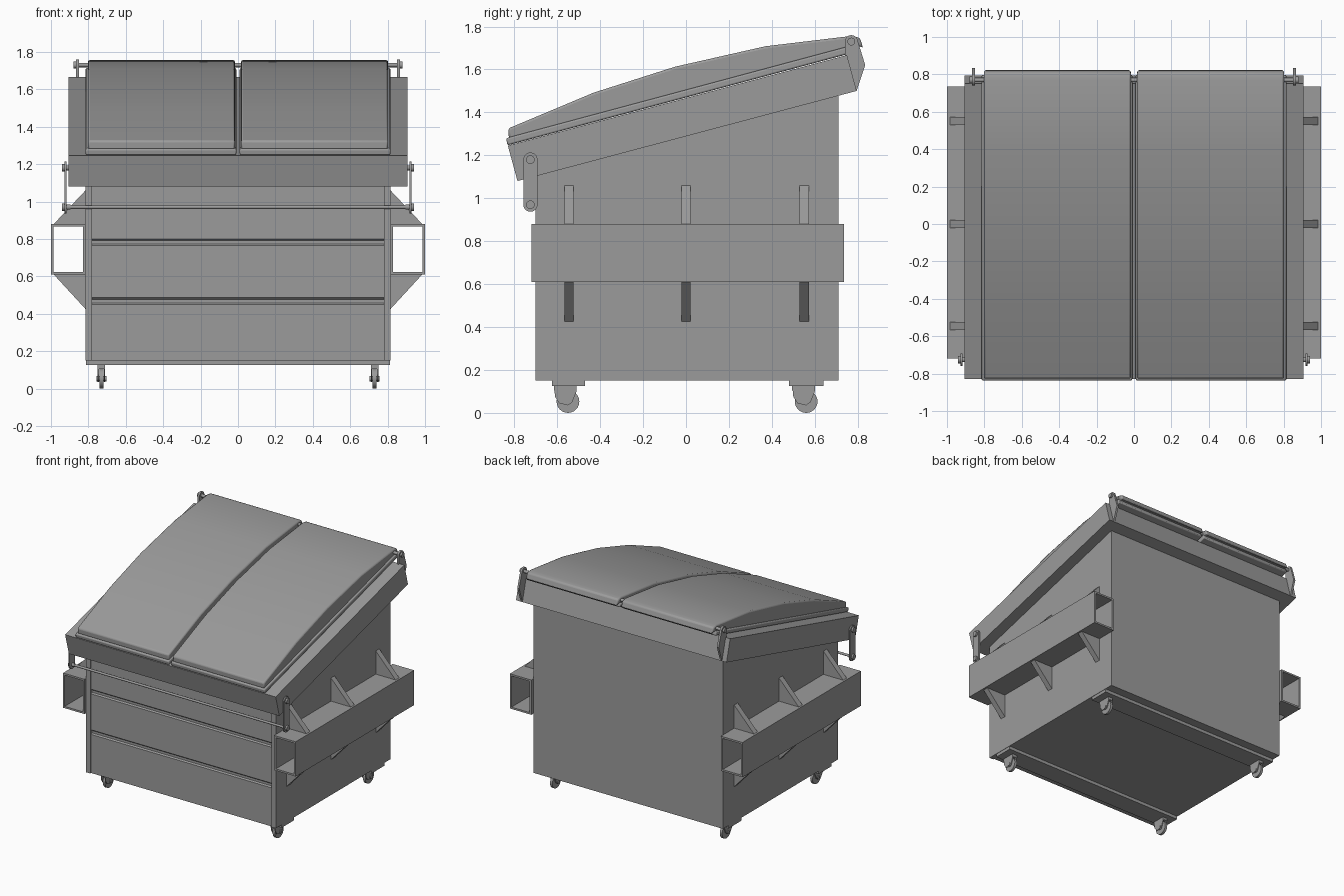
import bpy, bmesh, math
from mathutils import Vector

cube = bpy.data.objects.get("Cube")
if cube:
    bpy.data.objects.remove(cube, do_unlink=True)

steel = bpy.data.materials.new("grey_steel")
steel.use_nodes = True
GREY = (0.33, 0.33, 0.33, 1)
steel.diffuse_color = GREY
steel.node_tree.nodes["Principled BSDF"].inputs["Base Color"].default_value = GREY


def prism(name, pts, a, b, axis="x", caps=True, bevel=0, smooth=False):
    """Extrude a profile along x (points are y,z) or along y (points are x,z)."""
    def place(p, t):
        return (t, p[0], p[1]) if axis == "x" else (p[0], t, p[1])
    bm = bmesh.new()
    r0 = [bm.verts.new(place(p, a)) for p in pts]
    r1 = [bm.verts.new(place(p, b)) for p in pts]
    n = len(pts)
    for i in range(n):
        j = (i + 1) % n
        bm.faces.new((r0[i], r0[j], r1[j], r1[i]))
    if caps:
        bm.faces.new(r0)
        bm.faces.new(r1)
    bmesh.ops.recalc_face_normals(bm, faces=bm.faces)
    me = bpy.data.meshes.new(name)
    bm.to_mesh(me)
    bm.free()
    me.materials.append(steel)
    ob = bpy.data.objects.new(name, me)
    bpy.context.collection.objects.link(ob)
    if smooth:
        bpy.ops.object.select_all(action="DESELECT")
        ob.select_set(True)
        bpy.context.view_layer.objects.active = ob
        bpy.ops.object.shade_smooth_by_angle(angle=math.radians(35))
    if bevel:
        m = ob.modifiers.new("rounded_edges", "BEVEL")
        m.width, m.segments, m.limit_method = bevel, 2, "ANGLE"
        m.angle_limit = math.radians(35)
    return ob


def rect(u0, u1, v0, v1):
    return [(u0, v0), (u1, v0), (u1, v1), (u0, v1)]


def arc(u, v, r, start=0, end=360, n=24):
    count = n if end - start == 360 else n + 1
    angles = [math.radians(start + (end - start) * i / n) for i in range(count)]
    return [(u + r * math.cos(t), v + r * math.sin(t)) for t in angles]


def rod(name, y, z, r, a, b):
    return prism(name, arc(y, z, r), a, b, smooth=True)


SLOPE = math.tan(math.radians(15))


def tilt(y, z):
    """Height on a line that climbs to the back with the lid; z is its height at the front."""
    return (y, z + (y + 0.83) * SLOPE)


# Body with a slanted top
prism("body", [(-0.68, 0.15), (0.71, 0.15), (0.71, 1.52), (-0.68, 1.15)], -0.815, 0.815)

# Front cladding with V grooves between three panels
front = [(-0.67, 0.15), (-0.69, 0.15)]
for z in (0.47, 0.785):
    front += [(-0.69, z - 0.02), (-0.672, z - 0.004), (-0.672, z), (-0.69, z + 0.016)]
front += [(-0.69, 1.12), (-0.67, 1.12)]
prism("front_panels", front, -0.785, 0.785)

# Slanted collar around the opening
prism("top_rim", [(-0.785, 1.08), (0.795, 1.50), (0.75, 1.667), (-0.83, 1.245)], -0.905, 0.905)

# Cross rails under the floor
prism("front_floor_rail", rect(-0.625, -0.47, 0.125, 0.152), -0.812, 0.812)
prism("back_floor_rail", rect(0.48, 0.64, 0.125, 0.152), -0.812, 0.812)

# Rods across the front and along the hinge
rod("front_bar", -0.725, 0.97, 0.009, -0.93, 0.93)
rod("hinge_rod", 0.77, 1.73, 0.012, -0.88, 0.88)

for s, side in ((1, "left"), (-1, "right")):
    prism(side + "_front_post", rect(-0.70, -0.67, 0.15, 1.12), s * 0.78, s * 0.815)

    # Domed lid with a flange and a raised band
    flange = [tilt(-0.832, 1.247), tilt(0.80, 1.247), tilt(0.79, 1.282), tilt(-0.838, 1.282)]
    prism(side + "_lid_flange", flange, s * 0.009, s * 0.815, bevel=0.008, smooth=True)
    dome = [tilt(-0.825, 1.275), tilt(0.80, 1.275), (0.825, 1.70), (0.81, 1.748),
            (0.77, 1.756), (0.37, 1.708), (-0.05, 1.613), (-0.43, 1.492), (-0.828, 1.325)]
    prism(side + "_lid_dome", dome, s * 0.016, s * 0.803, bevel=0.014, smooth=True)

    # Open fork pocket
    tube = prism(side + "_fork_pocket", rect(0.815, 1.0, 0.61, 0.88) if s > 0
                 else rect(-1.0, -0.815, 0.61, 0.88), -0.72, 0.735, axis="y", caps=False)
    wall = tube.modifiers.new("wall", "SOLIDIFY")
    wall.thickness, wall.offset, wall.use_even_offset = 0.014, -1, True

    # Gussets above and below the pocket
    for y, where in ((-0.545, "front"), (0.0, "middle"), (0.55, "back")):
        for z0, z1, level in ((0.88, 1.06, "upper"), (0.61, 0.425, "lower")):
            prism(f"{side}_{where}_{level}_gusset",
                  [(s * 0.81, z0), (s * 0.985, z0), (s * 0.815, z1), (s * 0.81, z1)],
                  y - 0.022, y + 0.022, axis="y")

    # Swinging link at the front with its bolts
    link = arc(-0.725, 1.18, 0.033, 0, 180, 12) + arc(-0.725, 0.97, 0.033, 180, 360, 12)
    prism(side + "_front_link", link, s * 0.916, s * 0.927, smooth=True)
    for z, where in ((1.18, "upper"), (0.97, "lower")):
        rod(f"{side}_{where}_link_pin", -0.725, z, 0.013, s * 0.895, s * 0.938)
        rod(f"{side}_{where}_link_bolt", -0.725, z, 0.02, s * 0.927, s * 0.94)

    # Hinge plate at the back corner
    plate = [(0.795, 1.50), (0.835, 1.62)] + arc(0.77, 1.73, 0.03, 20, 190, 10) + [(0.74, 1.655)]
    prism(side + "_hinge_plate", plate, s * 0.85, s * 0.866, smooth=True)
    rod(side + "_hinge_bolt", 0.77, 1.73, 0.018, s * 0.866, s * 0.88)

    # Casters
    for y, where in ((-0.55, "front"), (0.56, "back")):
        name = f"{side}_{where}_caster"
        x = s * 0.73
        rod(name + "_wheel", y, 0.053, 0.053, x - 0.01, x + 0.01)
        rod(name + "_axle", y, 0.053, 0.014, x - 0.026, x + 0.026)
        fork = [(y - 0.065, 0.127), (y - 0.06, 0.075), (y - 0.04, 0.045), (y, 0.035),
                (y + 0.02, 0.05), (y + 0.04, 0.10), (y + 0.04, 0.127)]
        for k in (-1, 1):
            prism(f"{name}_fork_{'inner' if k * s < 0 else 'outer'}", fork,
                  x + k * 0.013, x + k * 0.02)
        prism(name + "_mount", rect(y - 0.065, y + 0.04, 0.105, 0.127), x - 0.02, x + 0.02)
